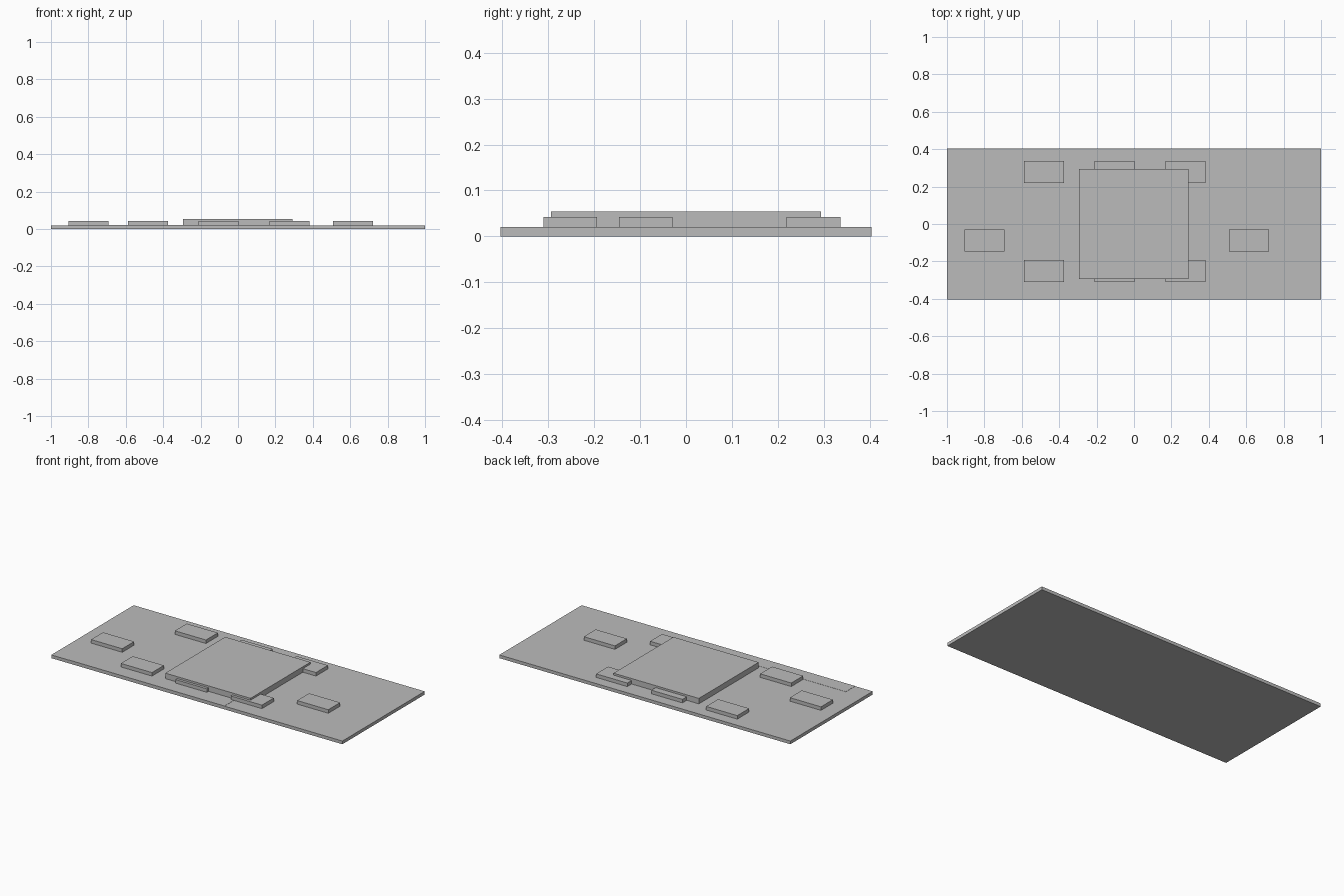
import bpy
import bmesh

if "Cube" in bpy.data.objects:
    bpy.data.objects.remove(bpy.data.objects["Cube"], do_unlink=True)

# One plain grey for everything
grey = bpy.data.materials.new("plain_grey")
grey.use_nodes = True
colour = (0.5, 0.5, 0.5, 1)
grey.diffuse_color = colour
grey.node_tree.nodes["Principled BSDF"].inputs["Base Color"].default_value = colour


def box(name, centre, size, bottom, top):
    """Flat-faced box from its plan centre, plan size and height range."""
    bm = bmesh.new()
    bmesh.ops.create_cube(bm, size=1)
    bmesh.ops.scale(bm, vec=(size[0], size[1], top - bottom), verts=bm.verts)
    mesh = bpy.data.meshes.new(name)
    bm.to_mesh(mesh)
    bm.free()
    mesh.materials.append(grey)
    obj = bpy.data.objects.new(name, mesh)
    obj.location = (centre[0], centre[1], (bottom + top) / 2)
    bpy.context.collection.objects.link(obj)
    return obj


BASE_TOP = 0.02
BLOCK = (0.214, 0.117)
BLOCK_TOP = 0.042

# Board and the large square slab in its middle
box("base_board", (0, 0), (2, 0.808), 0, BASE_TOP)
box("centre_slab", (-0.001, 0), (0.586, 0.588), BASE_TOP, 0.054)

# Two rows of small blocks, partly under the slab
for row, y in (("front", -0.252), ("back", 0.278)):
    for place, x in (("right", -0.481), ("middle", -0.104), ("left", 0.275)):
        box(f"{row}_{place}_block", (x, y), BLOCK, BASE_TOP, BLOCK_TOP)

# Single blocks at the two ends
for place, x in (("right", -0.80), ("left", 0.616)):
    box(f"{place}_end_block", (x, -0.088), BLOCK, BASE_TOP, BLOCK_TOP)

# Very thin strip along the front edge
box("front_edge_strip", (-0.345, -0.358), (1.07, 0.092), BASE_TOP, BASE_TOP + 0.001)
